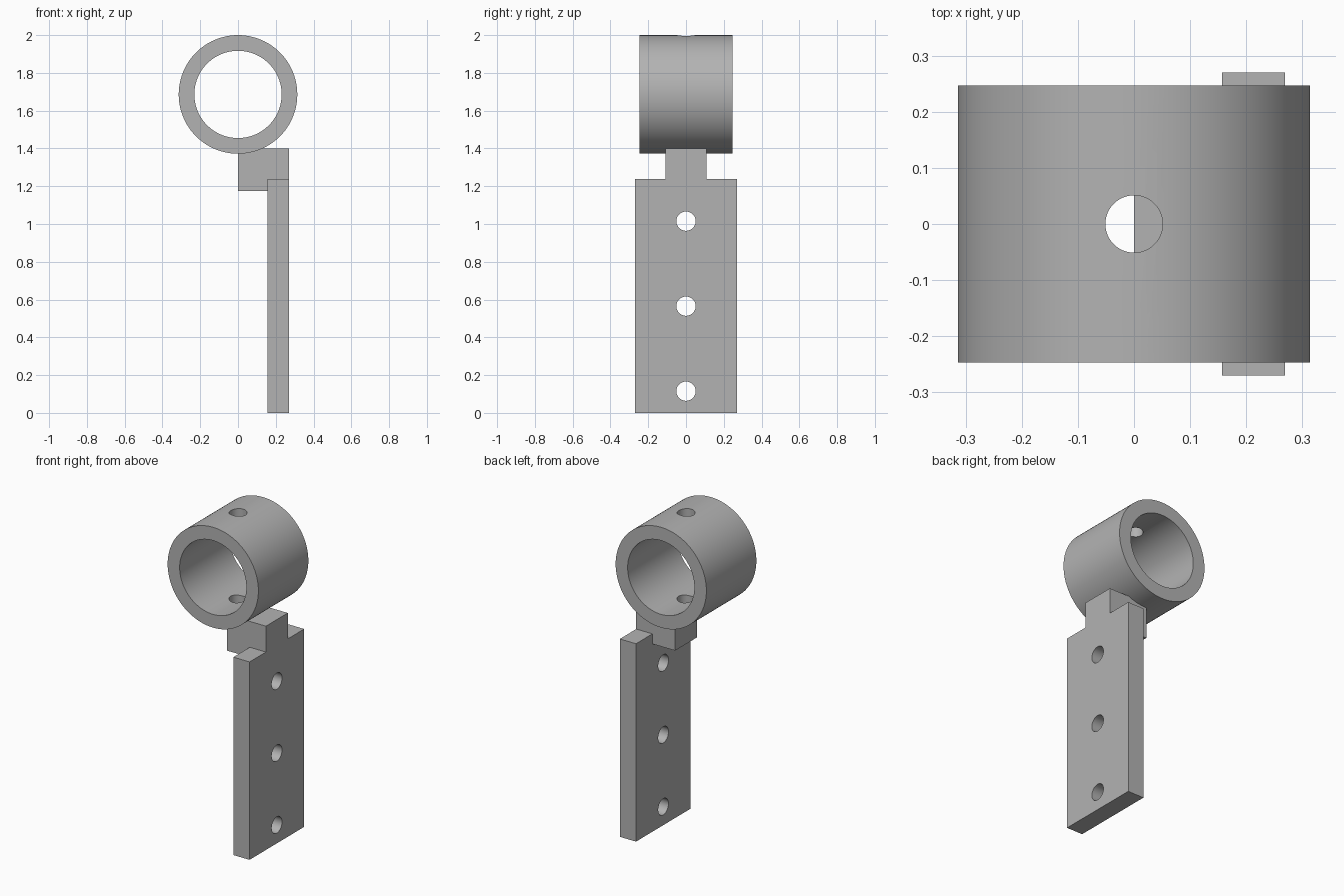
import bpy
import bmesh
from math import pi, radians
from mathutils import Matrix

cube = bpy.data.objects.get("Cube")
if cube:
    bpy.data.objects.remove(cube)

# One plain grey for everything
grey = bpy.data.materials.new("plain_grey")
grey.use_nodes = True
colour = (0.45, 0.45, 0.45, 1)
grey.diffuse_color = colour
grey.node_tree.nodes["Principled BSDF"].inputs["Base Color"].default_value = colour

RING_Z = 1.686
HOLE_RADIUS = 0.051


def finish(name, bm):
    bmesh.ops.recalc_face_normals(bm, faces=bm.faces)
    mesh = bpy.data.meshes.new(name)
    bm.to_mesh(mesh)
    bm.free()
    mesh.materials.append(grey)
    obj = bpy.data.objects.new(name, mesh)
    bpy.context.collection.objects.link(obj)
    return obj


def prism(name, profile, half_depth):
    """Extrude an x-z profile evenly along y."""
    bm = bmesh.new()
    face = bm.faces.new([bm.verts.new((x, -half_depth, z)) for x, z in profile])
    out = bmesh.ops.extrude_face_region(bm, geom=[face])["geom"]
    verts = [v for v in out if isinstance(v, bmesh.types.BMVert)]
    bmesh.ops.translate(bm, verts=verts, vec=(0, 2 * half_depth, 0))
    return finish(name, bm)


def cylinder(name, radius, length, centre, axis=None, sides=48):
    bm = bmesh.new()
    turn = Matrix.Rotation(pi / 2, 4, axis) if axis else Matrix()
    bmesh.ops.create_cone(bm, cap_ends=True, segments=sides, radius1=radius,
                          radius2=radius, depth=length,
                          matrix=Matrix.Translation(centre) @ turn)
    return finish(name, bm)


def cut(obj, cutter):
    mod = obj.modifiers.new(cutter.name, "BOOLEAN")
    mod.operation = "DIFFERENCE"
    mod.solver = "EXACT"
    mod.object = cutter
    cutter.hide_render = True
    bpy.context.view_layer.objects.active = obj
    bpy.ops.object.modifier_apply(modifier=mod.name)
    bpy.data.objects.remove(cutter)


def smooth(obj):
    bpy.ops.object.select_all(action="DESELECT")
    obj.select_set(True)
    bpy.context.view_layer.objects.active = obj
    bpy.ops.object.shade_smooth_by_angle(angle=radians(30))


# Clamp ring lying along y, with a vertical pin hole through both walls
ring = cylinder("clamp_ring", 0.314, 0.494, (0, 0, RING_Z), "X", 96)
cut(ring, cylinder("bore_cutter", 0.231, 1, (0, 0, RING_Z), "X", 96))
cut(ring, cylinder("pin_hole_cutter", HOLE_RADIUS, 1, (0, 0, RING_Z)))
smooth(ring)

# Mounting plate with three screw holes
plate = prism("mounting_plate",
              [(0.157, 0), (0.269, 0), (0.269, 1.238), (0.157, 1.238)], 0.27)
for i in range(3):
    cut(plate, cylinder("screw_hole_cutter", HOLE_RADIUS, 1,
                        (0.2, 0, 0.115 + 0.45 * i), "Y"))
smooth(plate)

# Stepped block joining the ring to the plate
prism("joining_block",
      [(0, 1.175), (0.157, 1.175), (0.157, 1.238),
       (0.269, 1.238), (0.269, 1.4), (0, 1.4)], 0.108)
